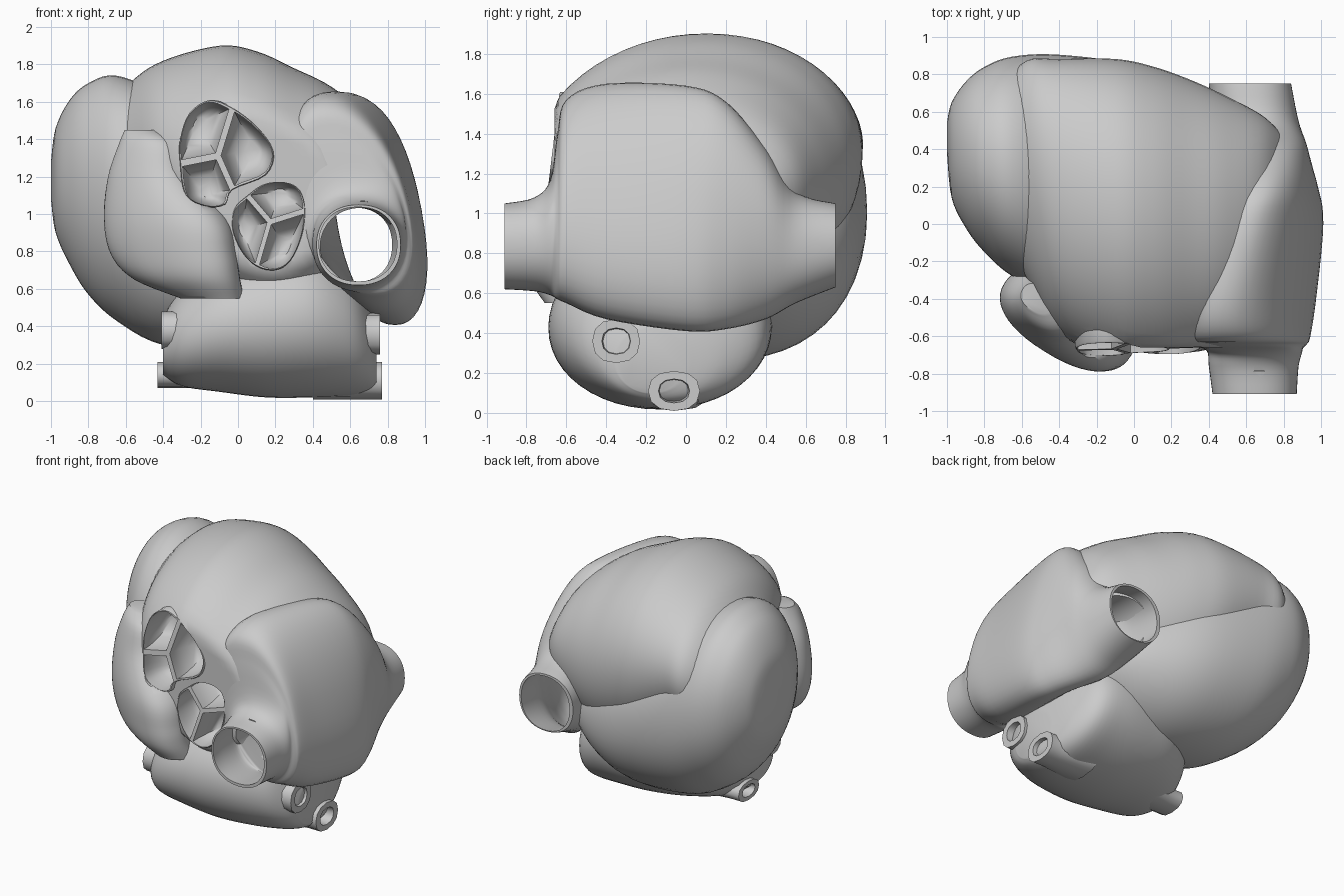
import bpy, bmesh, math
from mathutils import Vector, Matrix

if "Cube" in bpy.data.objects:
    bpy.data.objects.remove(bpy.data.objects["Cube"], do_unlink=True)

grey = bpy.data.materials.new("tissue_grey")
grey.use_nodes = True
grey.diffuse_color = (0.6, 0.6, 0.6, 1)
grey.node_tree.nodes["Principled BSDF"].inputs["Base Color"].default_value = grey.diffuse_color


def catmull(points, steps, closed=False):
    """Smooth curve through a list of equal-length tuples."""
    pts = [Vector(p) for p in points]
    n = len(pts)
    pick = (lambda i: pts[i % n]) if closed else (lambda i: pts[max(0, min(n - 1, i))])
    out = []
    for i in range(n if closed else n - 1):
        a, b, c, d = (pick(i + k) for k in (-1, 0, 1, 2))
        for s in range(steps):
            t = s / steps
            out.append(b + (c - a) * (t / 2) + (a * 2 - b * 5 + c * 4 - d) * (t * t / 2)
                       + (b * 3 - a - c * 3 + d) * (t ** 3 / 2))
    return out if closed else out + [pts[-1]]


def skin(name, rings):
    """Join rings of points into a closed solid."""
    bm = bmesh.new()
    loops = [[bm.verts.new(p) for p in ring] for ring in rings]
    n = len(loops[0])
    for lo, hi in zip(loops, loops[1:]):
        for i in range(n):
            j = (i + 1) % n
            bm.faces.new((lo[i], lo[j], hi[j], hi[i]))
    bm.faces.new(loops[0])
    bm.faces.new(loops[-1])
    bmesh.ops.recalc_face_normals(bm, faces=bm.faces)
    mesh = bpy.data.meshes.new(name)
    bm.to_mesh(mesh)
    bm.free()
    mesh.materials.append(grey)
    obj = bpy.data.objects.new(name, mesh)
    bpy.context.collection.objects.link(obj)
    return obj


def loft(name, axis, sections, power=2.0, sides=48, steps=5, turn=0.0, floor=-9):
    """Sections are (position, low u, high u, low v, high v[, lean of the top])."""
    rot = Matrix.Rotation(math.radians(turn), 3, "Z")
    rings = []
    for pos, u0, u1, v0, v1, *lean in (catmull(sections, steps) if steps > 1 else sections):
        ru, rv = (u1 - u0) / 2, (v1 - v0) / 2
        ring = []
        for k in range(sides):
            a = math.tau * k / sides
            c, s = (math.copysign(abs(f) ** (2 / power), f) for f in (math.cos(a), math.sin(a)))
            u = max(floor, (u0 + u1) / 2 + ru * c + sum(lean) * s)
            v = (v0 + v1) / 2 + rv * s
            ring.append(rot @ Vector({"x": (pos, u, v), "y": (u, pos, v), "z": (u, v, pos)}[axis]))
        rings.append(ring)
    return skin(name, rings)


def prism(name, outline, layers, mid_z):
    """Stack scaled copies of an x-z outline along y, tipped back; layers are (y, scale)."""
    mid = sum(outline, Vector((0, 0))) / len(outline)
    rings = []
    for y, scale in layers:
        flat = [mid + (p - mid) * scale for p in outline]
        rings.append([(p.x, y + (p.y - mid_z) * 0.12, p.y) for p in flat])
    return skin(name, rings)


def cut(obj, cutters):
    bpy.context.view_layer.objects.active = obj
    for cutter in cutters:
        mod = obj.modifiers.new("cut", "BOOLEAN")
        mod.operation, mod.solver, mod.object = "DIFFERENCE", "EXACT", cutter
        bpy.ops.object.modifier_apply(modifier=mod.name)


# Main upper chamber, flattened at the front
upper_chamber = loft("upper_chamber", "x", [
    (-.75, .05, .7, 1.05, 1.5, 0), (-.58, -.28, .87, .92, 1.7, .03),
    (-.4, -.57, .88, .8, 1.82, .05), (-.1, -.77, .88, .55, 1.9, .06),
    (.1, -.81, .84, .46, 1.87, .06), (.3, -.78, .77, .46, 1.78, .05),
    (.5, -.68, .68, .55, 1.68, .03), (.7, -.45, .57, .75, 1.51, 0),
    (.82, -.1, .44, .95, 1.24, 0)], power=2.05, floor=-.66, sides=64)

# Rounded side chamber that wraps under the back
side_chamber = loft("side_chamber", "x", [
    (-1, .38, .54, 1.08, 1.28), (-.975, .14, .65, .9, 1.46), (-.9, -.02, .76, .73, 1.61),
    (-.8, -.15, .84, .57, 1.7), (-.65, -.28, .895, .43, 1.74), (-.4, -.4, .905, .3, 1.64),
    (0, -.4, .85, .27, 1.42), (.3, -.4, .72, .34, 1.2), (.55, -.3, .52, .5, 1),
    (.7, 0, .2, .65, .8)], power=2.1)

# Chamber on the left with its vessel running front to back
vessel_sections = [
    (-.91, .42, .87, .62, 1.05, 0), (-.76, .4, .88, .61, 1.08, 0),
    (-.68, .39, .9, .59, 1.17, 0), (-.645, .33, .9, .57, 1.4, -.1),
    (-.6, .3, .91, .55, 1.57, -.13), (-.4, .34, .93, .47, 1.65, -.15),
    (0, .46, .98, .41, 1.64, -.12), (.2, .5, .97, .42, 1.56, -.07),
    (.4, .46, .93, .47, 1.33, 0), (.55, .42, .88, .55, 1.11, 0),
    (.75, .4, .84, .63, 1.05, 0)]
vessel_chamber = loft("vessel_chamber", "y", vessel_sections, power=2.2)

# Lower chamber
lower_chamber = loft("lower_chamber", "x", [
    (-.4, -.45, 0, .14, .45), (-.3, -.57, .18, .08, .6), (-.1, -.66, .35, .05, .75),
    (.15, -.69, .41, .02, .83), (.4, -.67, .43, .02, .85), (.6, -.57, .38, .03, .74),
    (.7, -.45, .2, .06, .55), (.74, -.35, 0, .1, .42)], power=2.05)

# Ear-shaped pouch on the front right
pouch = loft("front_pouch", "z", [
    (.55, 0, .35, -.68, -.4), (.65, -.25, .36, -.78, -.42), (.78, -.38, .35, -.82, -.43),
    (.97, -.42, .3, -.83, -.44), (1.2, -.4, .08, -.79, -.46), (1.38, -.34, 0, -.74, -.5),
    (1.45, -.32, -.13, -.68, -.54)], power=2.3, turn=-32)

bodies = [upper_chamber, side_chamber, vessel_chamber, lower_chamber, pouch]
made = list(bodies)

# Open bore through the vessel, and the hollow of its chamber
bore = loft("vessel_bore", "y", [
    (-1, .44, .84, .63, 1.03), (-.6, .44, .84, .63, 1.03), (-.1, .43, .85, .62, 1.05),
    (.5, .43, .83, .65, 1.04), (.85, .42, .82, .655, 1.03)])
hollow = loft("vessel_hollow", "y", [
    (y * (1.1 if abs(y) > .7 else .95), u0 + .025, u1 - .025, v0 + .025, v1 - .025, lean)
    for y, u0, u1, v0, v1, lean in vessel_sections], power=2.2)
helpers = [bore, hollow]
for body in bodies:
    cut(body, [hollow if body == vessel_chamber else bore])

# Three-leaflet valves: rim outline, hub, spoke starts (outline indices), front y
valves = {
    "upper_valve": ([(-.31, 1.27), (-.31, 1.4), (-.26, 1.54), (-.15, 1.61), (-.03, 1.57),
                     (.1, 1.47), (.19, 1.34), (.15, 1.21), (-.03, 1.13), (-.07, 1.05),
                     (-.17, 1.04), (-.28, 1.1)], (-.11, 1.31), (0, 4, 8), -.67),
    "lower_valve": ([(.05, 1.1), (.14, 1.16), (.25, 1.17), (.33, 1.13), (.36, 1.02),
                     (.34, .88), (.28, .75), (.2, .7), (.1, .72), (.02, .8),
                     (-.03, .92), (-.02, 1.03)], (.17, .96), (0, 4, 8), -.665),
}
for name, (points, hub, spokes, front) in valves.items():
    fine = 4
    rim = catmull(points, fine, closed=True)
    mid_z = hub[1]
    plug = prism(name, rim, [(front, .98), (front + .01, 1), (front + .08, 1), (-.34, 1.05)],
                 mid_z)
    well = prism(name + "_well", rim, [(-1, .99), (-.4, .99)], mid_z)
    pockets = []
    for k, start in enumerate(spokes):
        stop = spokes[(k + 1) % 3] or len(points)
        arc = [rim[i % len(rim)] for i in range(start * fine, stop * fine + 1)]
        pockets.append(prism(name + "_pocket", arc + [Vector(hub)], [
            (front - .05, .9), (front + .05, .9), (front + .1, .84), (front + .15, .72),
            (front + .19, .53), (front + .21, .28)], mid_z))
    for body in bodies:
        cut(body, [well])
    cut(plug, pockets)
    made.append(plug)
    helpers += [well] + pockets

# Short open vein stubs flaring into the lower chamber
for name, root, end, y, z, w, h in (
        ("left_upper_vein", .45, .76, -.35, .36, .12, .11),
        ("left_lower_vein", .4, .77, -.06, .11, .13, .1),
        ("right_upper_vein", -.1, -.41, -.42, .38, .11, .1),
        ("right_lower_vein", -.1, -.43, -.12, .14, .12, .07)):
    back = math.copysign(.1, end)
    rings = [(root, 1.5), (end - back, 1), (end, 1), (end, .6), (end - back, .5)]
    made.append(loft(name, "x", [(x, y - w * s, y + w * s, z - h * min(s, 1), z + h * s)
                                 for x, s in rings], sides=12, steps=1, power=2.3))

for helper in helpers:
    bpy.data.objects.remove(helper, do_unlink=True)

# Smooth shading with sharp rims
bpy.ops.object.select_all(action="DESELECT")
for obj in made:
    obj.select_set(True)
bpy.context.view_layer.objects.active = made[0]
bpy.ops.object.shade_smooth_by_angle(angle=math.radians(45))
